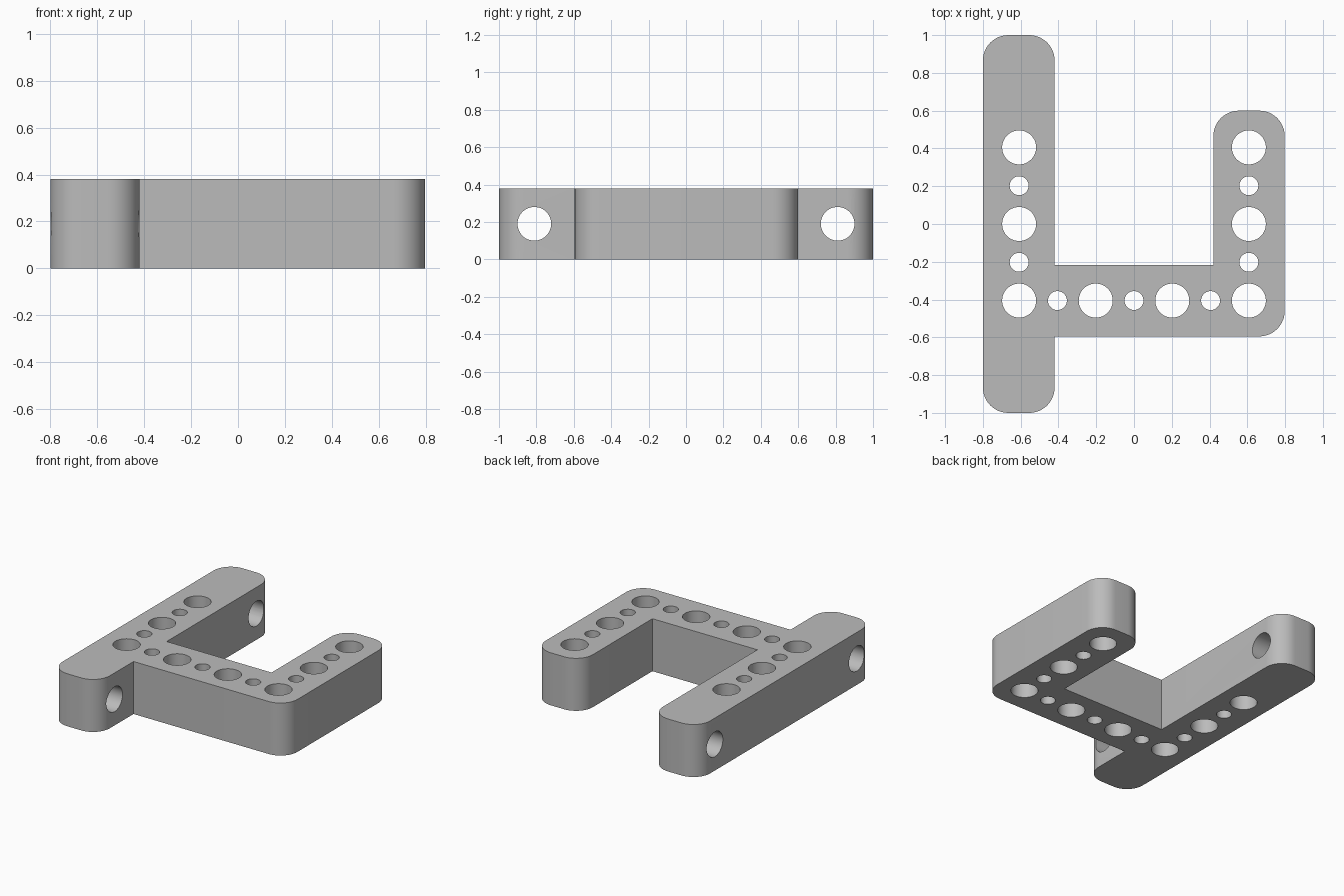
import bpy, bmesh, math
from mathutils import Matrix, Vector

HEIGHT = 0.38
PITCH = 0.2027       # spacing of the hole grid
ROUND = 0.135        # outer corner radius
BIG, SMALL = 0.09, 0.05

if "Cube" in bpy.data.objects:
    bpy.data.objects.remove(bpy.data.objects["Cube"])

grey = bpy.data.materials.new("light grey")
grey.use_nodes = True
grey.diffuse_color = (0.5, 0.5, 0.5, 1)
grey.node_tree.nodes["Principled BSDF"].inputs["Base Color"].default_value = (0.5, 0.5, 0.5, 1)


def make_object(name, bm):
    mesh = bpy.data.meshes.new(name)
    bmesh.ops.recalc_face_normals(bm, faces=bm.faces)
    bm.to_mesh(mesh)
    bm.free()
    mesh.materials.append(grey)
    obj = bpy.data.objects.new(name, mesh)
    bpy.context.collection.objects.link(obj)
    return obj


# Outline of the bracket: x, y, rounded corner or not
outline = [
    (-0.8, -1, True), (-0.42, -1, True), (-0.42, -0.595, False),
    (0.798, -0.595, True), (0.798, 0.6, True), (0.42, 0.6, True),
    (0.42, -0.216, False), (-0.42, -0.216, False),
    (-0.42, 1, True), (-0.8, 1, True),
]
points = []
for i, (x, y, is_round) in enumerate(outline):
    corner = Vector((x, y, 0))
    if not is_round:
        points.append(corner)
        continue
    prev = Vector((*outline[i - 1][:2], 0))
    nxt = Vector((*outline[(i + 1) % len(outline)][:2], 0))
    a = (prev - corner).normalized() * ROUND
    b = (nxt - corner).normalized() * ROUND
    for k in range(13):
        t = math.pi / 2 * k / 12
        points.append(corner + a + b - b * math.cos(t) - a * math.sin(t))

bm = bmesh.new()
base = bm.faces.new([bm.verts.new(p) for p in points])
top = bmesh.ops.extrude_face_region(bm, geom=[base])
bmesh.ops.translate(bm, vec=(0, 0, HEIGHT),
                    verts=[v for v in top["geom"] if isinstance(v, bmesh.types.BMVert)])
bracket = make_object("bracket", bm)

# Cutters for all the holes
cut = bmesh.new()


def hole(location, radius, rotation=Matrix()):
    bmesh.ops.create_cone(cut, cap_ends=True, segments=48, radius1=radius, radius2=radius,
                          depth=0.6, matrix=Matrix.Translation(location) @ rotation)


def vertical_hole(column, row):
    radius = BIG if (column + row) % 2 == 0 else SMALL
    hole((PITCH * (column - 3), PITCH * (row - 2), HEIGHT / 2), radius)


for column in range(7):          # cross bar
    vertical_hole(column, 0)
for row in range(1, 5):          # both arms
    vertical_hole(0, row)
    vertical_hole(6, row)
sideways = Matrix.Rotation(math.pi / 2, 4, 'Y')
for side in (-1, 1):             # sideways holes at the ends of the long arm
    hole((-0.61, side * 4 * PITCH, HEIGHT / 2), BIG, sideways)
cutter = make_object("hole_cutter", cut)
cutter.hide_render = True

boolean = bracket.modifiers.new("holes", 'BOOLEAN')
boolean.operation = 'DIFFERENCE'
boolean.solver = 'EXACT'
boolean.object = cutter

bpy.ops.object.select_all(action='DESELECT')
bracket.select_set(True)
bpy.context.view_layer.objects.active = bracket
bpy.ops.object.modifier_apply(modifier=boolean.name)
bpy.data.objects.remove(cutter)
bpy.ops.object.shade_smooth_by_angle(angle=math.radians(30))
